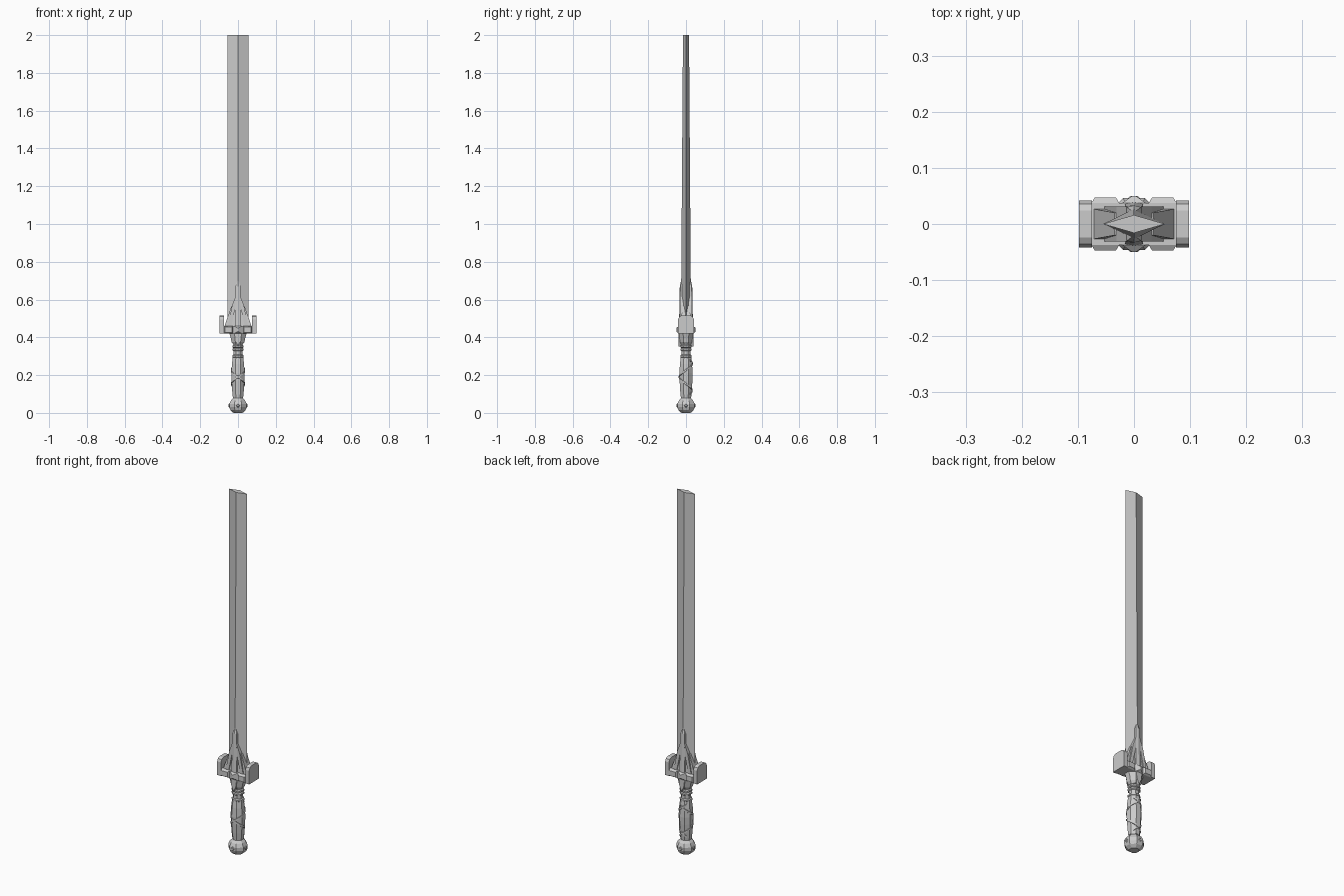
import bpy, bmesh
from math import sin, cos, pi
from mathutils import Vector

if "Cube" in bpy.data.objects:
    bpy.data.objects.remove(bpy.data.objects["Cube"])


def loft(name, rings):
    """Skin a list of equal-length point rings and cap both ends."""
    bm = bmesh.new()
    vs = [[bm.verts.new(p) for p in r] for r in rings]
    n = len(rings[0])
    for a, b in zip(vs, vs[1:]):
        for i in range(n):
            j = (i + 1) % n
            bm.faces.new((a[i], a[j], b[j], b[i]))
    bm.faces.new(vs[0][::-1])
    bm.faces.new(vs[-1])
    bmesh.ops.recalc_face_normals(bm, faces=bm.faces)
    me = bpy.data.meshes.new(name)
    bm.to_mesh(me)
    bm.free()
    ob = bpy.data.objects.new(name, me)
    bpy.context.collection.objects.link(ob)
    return ob


def lathe(name, profile, n=8):
    """Faceted turned part; profile is (x radius, y radius, z)."""
    return loft(name, [[(rx * cos(2 * pi * (i + .5) / n) / cos(pi / n),
                         ry * sin(2 * pi * (i + .5) / n) / cos(pi / n), z)
                        for i in range(n)] for rx, ry, z in profile])


def prism_y(name, outline, y0, y1, inset=None):
    """Extrude an xz outline along y; optional smaller end outline."""
    return loft(name, [[(x, y0, z) for x, z in outline],
                       [(x, y1, z) for x, z in (inset or outline)]])


def mirror(ob, x=True, y=False):
    m = ob.modifiers.new("mirror", 'MIRROR')
    m.use_axis = (x, y, False)
    return ob


# Blade: tapering diamond section, cut flat at the end
loft("blade", [[(-w, 0, z), (0, -t, z), (w, 0, z), (0, t, z)]
               for w, t, z in [(.055, .027, .45), (.055, .016, 2.0)]])

# Sloped collar around the blade root
loft("blade_collar", [[(-w, -t, z), (w, -t, z), (w, t, z), (-w, t, z)]
                      for w, t, z in [(.073, .027, .455), (.035, .02, .565)]])

# Slanted ribs on both faces of the collar
rib = [(.036, .455), (.054, .455), (.031, .57), (.012, .62), (.012, .57)]
mirror(prism_y("collar_rib", rib, -.012, -.031), True, True)

# Pointed central spine on both faces
mirror(loft("central_spine", [
    [(-w, -.01, z), (-w, -f, z), (0, -f - .003, z), (w, -f, z), (w, -.01, z)]
    for w, f, z in [(.016, .036, .45), (.015, .032, .54), (.013, .030, .67), (.003, .023, .70)]
]), False, True)

# Guard block
prism_y("guard_block", [(-.078, .42), (.078, .42), (.078, .46), (-.078, .46)], -.037, .037)

# Bevelled guard panels and centre boss
panel = [(.026, .42), (.076, .42), (.076, .46), (.026, .46)]
panel_in = [(.032, .426), (.070, .426), (.070, .454), (.032, .454)]
mirror(prism_y("guard_panel", panel, -.037, -.047, panel_in), True, True)
boss = [(-.022, .42), (.022, .42), (.022, .46), (-.022, .46)]
boss_in = [(-.003, .43), (.003, .43), (.003, .45), (-.003, .45)]
mirror(prism_y("guard_boss", boss, -.037, -.050, boss_in), False, True)

# Upright end plates with clipped corners
plate = [(-.042, .42), (.042, .42), (.042, .495), (.036, .509), (.024, .516),
         (-.024, .516), (-.036, .509), (-.042, .495)]
mirror(loft("guard_end_plate", [[(x, y, z) for y, z in plate] for x in (.075, .098)]))

# Pommel
lathe("pommel", [(.024, .024, 0), (.040, .040, .014), (.046, .046, .030),
                 (.046, .046, .048), (.037, .037, .066), (.025, .025, .078),
                 (.025, .025, .09)])
for i in range(4):
    a = i * pi / 2
    d, s = Vector((cos(a), sin(a), 0)), Vector((-sin(a), cos(a), 0))
    loft("pommel_stud", [[d * r + s * (w * u) + Vector((0, 0, .039 + w * v))
                          for u, v in [(-1, 0), (0, -1), (1, 0), (0, 1)]]
                         for r, w in [(.042, .014), (.050, .007)]])

# Grip core
grip = [(.027, .08), (.031, .12), (.034, .17), (.035, .21), (.032, .26), (.027, .30)]
lathe("grip", [(r, r, z) for r, z in grip])

# Ringed neck and flared top
lathe("grip_neck", [(.024, .024, .29), (.024, .024, .38)])
for z in (.300, .335, .352):
    lathe("neck_ring", [(.025, .025, z - .008), (.030, .030, z - .004),
                        (.030, .030, z + .004), (.025, .025, z + .008)])
lathe("grip_flare", [(.025, .025, .362), (.034, .031, .375), (.038, .034, .395),
                     (.046, .036, .422)])


def grip_radius(z):
    for (r0, z0), (r1, z1) in zip(grip, grip[1:]):
        if z <= z1:
            return r0 + (r1 - r0) * (z - z0) / (z1 - z0)
    return grip[-1][0]


# Two crossing straps wound round the grip
for side in (1, -1):
    rings = []
    for k in range(21):
        t = k / 20
        z = .10 + .18 * t
        a = -pi / 2 + side * (t - .5) * 2.5 * pi
        r = grip_radius(z)
        rings.append([(q * cos(a), q * sin(a), z + h) for q, h in
                      [(r - .004, -.007), (r + .004, -.005), (r + .004, .005), (r - .004, .007)]])
    loft("grip_strap", rings)

# Pointed leaves under the guard on both faces
mirror(prism_y("flare_leaf", [(0, .352), (.014, .385), (.018, .42), (-.018, .42), (-.014, .385)],
               -.022, -.039), False, True)
